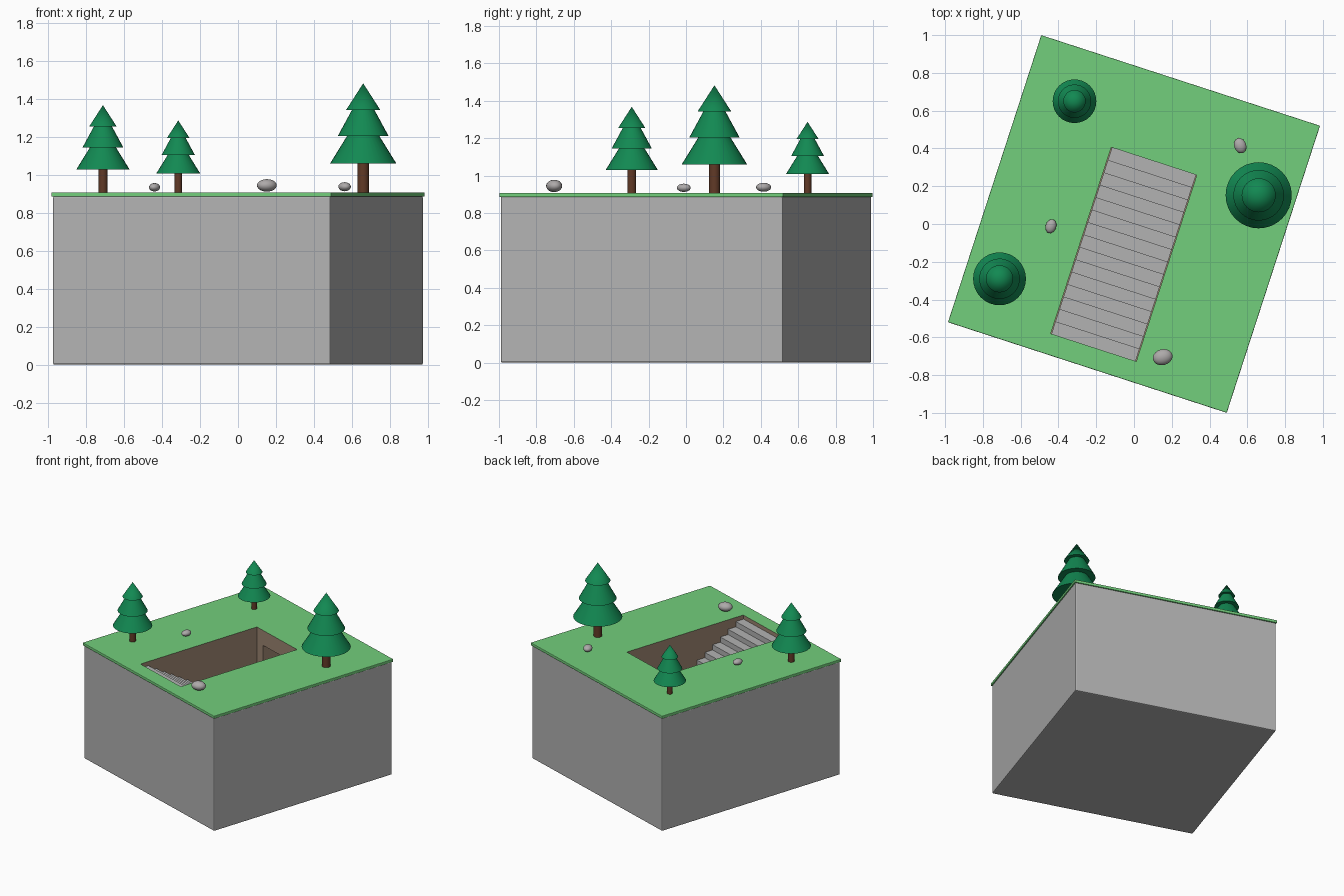
import bpy, bmesh, math
from mathutils import Matrix, Vector

if "Cube" in bpy.data.objects:
    bpy.data.objects.remove(bpy.data.objects["Cube"])

TURN = math.radians(-18)          # whole plot is turned about z
TOP = 0.908                       # lawn surface
U0, U1, V0, V1 = -0.24, 0.236, -0.688, 0.349   # stairwell opening
FLOOR = 0.27


def material(name, rgb):
    m = bpy.data.materials.new(name)
    m.diffuse_color = (*rgb, 1)
    m.use_nodes = True
    m.node_tree.nodes["Principled BSDF"].inputs["Base Color"].default_value = m.diffuse_color
    return m


STONE = material("stone grey", (0.45, 0.45, 0.45))
GRASS = material("grass green", (0.17, 0.62, 0.2))
EARTH = material("earth brown", (0.33, 0.235, 0.165))
LEAF = material("pine green", (0.006, 0.25, 0.085))
BARK = material("bark brown", (0.12, 0.042, 0.02))
ROCK = material("rock grey", (0.42, 0.40, 0.40))


def make(name, bm, mats, turn=0, smooth=False):
    bmesh.ops.recalc_face_normals(bm, faces=bm.faces)
    me = bpy.data.meshes.new(name)
    bm.to_mesh(me)
    bm.free()
    ob = bpy.data.objects.new(name, me)
    bpy.context.collection.objects.link(ob)
    for m in mats:
        me.materials.append(m)
    ob.rotation_euler.z = turn
    bpy.ops.object.select_all(action='DESELECT')
    ob.select_set(True)
    bpy.context.view_layer.objects.active = ob
    if smooth:
        bpy.ops.object.shade_smooth_by_angle(angle=math.radians(35))
    return ob


def box(name, lo, hi, mats, bevel=0, index=0):
    bm = bmesh.new()
    lo, hi = Vector(lo), Vector(hi)
    bmesh.ops.create_cube(bm, size=1, matrix=Matrix.Translation((lo + hi) / 2)
                          @ Matrix.Diagonal((*(hi - lo), 1)))
    if bevel:
        bmesh.ops.bevel(bm, geom=bm.edges[:], offset=bevel, segments=2,
                        profile=0.5, affect='EDGES')
    for f in bm.faces:
        f.material_index = index
    return make(name, bm, mats, TURN)


def carve(ob, lo, hi, index):
    cutter = box("cutter", lo, hi, ob.data.materials[:], index=index)
    cutter.hide_render = True
    mod = ob.modifiers.new("carve", 'BOOLEAN')
    mod.operation, mod.solver, mod.object = 'DIFFERENCE', 'EXACT', cutter
    bpy.context.view_layer.update()
    bpy.context.view_layer.objects.active = ob
    bpy.ops.object.modifier_apply(modifier=mod.name)
    bpy.data.objects.remove(cutter)


# Stone base with earth-walled stairwell and a doorway recess at its far end
base = box("ground_block", (-0.77, -0.793, 0), (0.77, 0.793, 0.888),
           [STONE, EARTH], 0.008)
carve(base, (U0, V0, FLOOR), (U1, V1, 1.2), 1)
carve(base, (-0.17, V1 - 0.05, FLOOR), (0.166, V1 + 0.25, 0.79), 1)

# Lawn slab
lawn = box("lawn", (-0.776, -0.799, 0.886), (0.776, 0.799, TOP),
           [GRASS, EARTH], 0.004)
carve(lawn, (U0, V0, 0.5), (U1, V1, 1.2), 1)

# Stairs: stepped profile extruded across the well
STEPS = 15
run, rise = (V1 - V0) / STEPS, (TOP - FLOOR) / (STEPS + 0.5)
profile = [(V0, FLOOR - 0.01)]
for i in range(STEPS):
    z = TOP - 0.01 - rise * (i + 0.5)
    profile += [(V0 + i * run, z), (V0 + (i + 1) * run, z)]
profile.append((V1, FLOOR - 0.01))
bm = bmesh.new()
face = bm.faces.new([bm.verts.new((U0 + 0.004, v, z)) for v, z in profile])
ext = bmesh.ops.extrude_face_region(bm, geom=[face])
bmesh.ops.translate(bm, vec=(U1 - U0 - 0.008, 0, 0),
                    verts=[g for g in ext["geom"] if isinstance(g, bmesh.types.BMVert)])
make("stairs", bm, [STONE], TURN)


def cone(bm, x, y, z, r1, r2, h, index):
    before = set(bm.faces)
    bmesh.ops.create_cone(bm, cap_ends=True, segments=32, radius1=r1, radius2=r2,
                          depth=h, matrix=Matrix.Translation((x, y, z + h / 2)))
    for f in set(bm.faces) - before:
        f.material_index = index


# Pines: trunk and three stacked cones
for name, x, y, s in (("pine_large", 0.66, 0.152, 1), ("pine_medium", -0.712, -0.29, 0.8),
                      ("pine_small", -0.315, 0.65, 0.66)):
    bm = bmesh.new()
    cone(bm, x, y, TOP - 0.01, 0.03 * s, 0.03 * s, 0.17 * s + 0.01, 1)
    for z, r, r2, h in ((0.152, 0.175, 0.07, 0.17), (0.297, 0.134, 0.05, 0.155),
                        (0.435, 0.09, 0.0, 0.14)):
        cone(bm, x, y, TOP + z * s, r * s, r2 * s, h * s, 0)
    make(name, bm, [LEAF, BARK], smooth=True)

# Rocks: squashed spheres
for i, (x, y, z, rx, ry, rz, a) in enumerate((
        (0.152, -0.705, 0.945, 0.053, 0.042, 0.033, 15),
        (-0.44, -0.012, 0.935, 0.028, 0.038, 0.022, -18),
        (0.562, 0.415, 0.938, 0.032, 0.041, 0.024, 20))):
    bm = bmesh.new()
    bmesh.ops.create_uvsphere(
        bm, u_segments=20, v_segments=12, radius=1,
        matrix=Matrix.Translation((x, y, z)) @ Matrix.Rotation(math.radians(a), 4, 'Z')
        @ Matrix.Diagonal((rx, ry, rz, 1)))
    make(f"rock_{i + 1}", bm, [ROCK], smooth=True)
